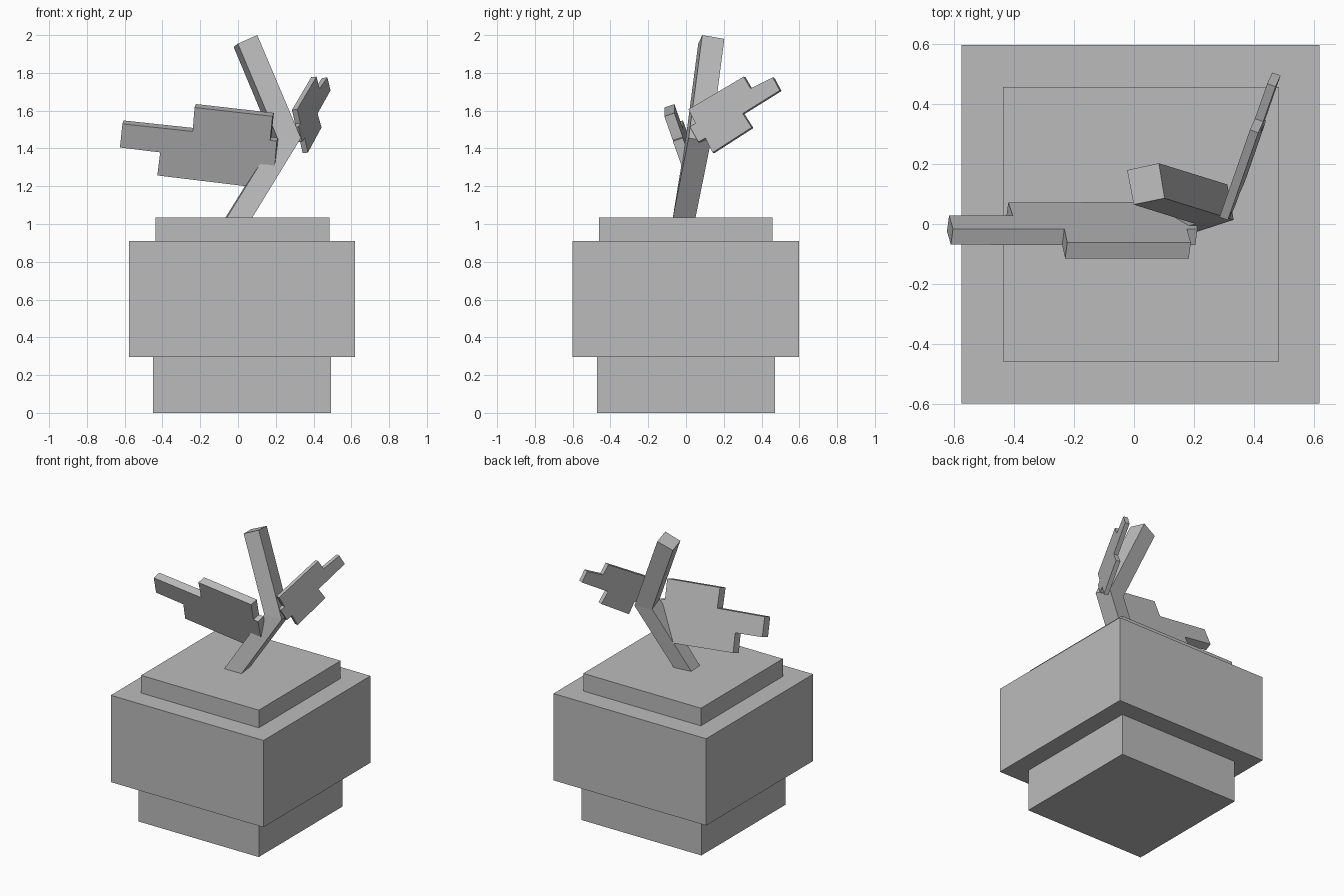
import bpy
import bmesh
from mathutils import Vector

cube = bpy.data.objects.get("Cube")
if cube:
    bpy.data.objects.remove(cube, do_unlink=True)

grey = bpy.data.materials.new("plain_grey")
grey.use_nodes = True
grey.diffuse_color = (0.5, 0.5, 0.5, 1)
grey.node_tree.nodes["Principled BSDF"].inputs["Base Color"].default_value = (0.5, 0.5, 0.5, 1)


def finish(name, bm):
    bmesh.ops.recalc_face_normals(bm, faces=bm.faces)
    mesh = bpy.data.meshes.new(name)
    bm.to_mesh(mesh)
    bm.free()
    mesh.materials.append(grey)
    obj = bpy.data.objects.new(name, mesh)
    bpy.context.collection.objects.link(obj)
    return obj


def loft(name, rings):
    """Join matching rings of points with side faces and cap both ends."""
    bm = bmesh.new()
    loops = [[bm.verts.new(p) for p in ring] for ring in rings]
    n = len(loops[0])
    for a, b in zip(loops, loops[1:]):
        for i in range(n):
            j = (i + 1) % n
            bm.faces.new((a[i], a[j], b[j], b[i]))
    bm.faces.new(loops[0])
    bm.faces.new(loops[-1])
    return finish(name, bm)


def block(name, x0, x1, y0, y1, z0, z1):
    corners = ((x0, y0), (x1, y0), (x1, y1), (x0, y1))
    return loft(name, [[(x, y, z) for x, y in corners] for z in (z0, z1)])


def leaf(name, outline, to_space, thickness):
    """Flat stepped plate: outline placed on a sloping plane, then thickened."""
    face = [Vector(to_space(u, z)) for u, z in outline]
    return loft(name, [face, [p + Vector(thickness) for p in face]])


# Stacked body
block("body_bottom", -0.45, 0.492, -0.47, 0.47, 0.0, 0.295)
block("body_middle", -0.577, 0.62, -0.6, 0.598, 0.295, 0.91)
block("body_top", -0.437, 0.485, -0.46, 0.457, 0.91, 1.035)

# Bent square stem with a mitred kink
loft("stem", [
    [(-0.067, 0.034, 1.033), (0.060, 0.050, 1.033), (0.075, -0.070, 1.033), (-0.060, -0.070, 1.033)],
    [(0.185, 0.115, 1.440), (0.312, 0.132, 1.437), (0.333, 0.014, 1.455), (0.206, 0.000, 1.463)],
    [(-0.023, 0.180, 1.937), (0.083, 0.203, 1.980), (0.102, 0.086, 2.000), (-0.001, 0.065, 1.955)],
])

# Large stepped leaf, outline in x and z
leaf("right_leaf", [
    (-0.625, 1.405), (-0.612, 1.530), (-0.240, 1.490), (-0.230, 1.617),
    (0.183, 1.570), (0.170, 1.443), (0.205, 1.438), (0.195, 1.310),
    (0.155, 1.312), (0.145, 1.188), (-0.427, 1.257), (-0.412, 1.379),
], lambda x, z: (x, 0.442 - 0.04 * x - 0.35 * z, z), (0.007, 0.053, 0.018))

# Small stepped leaf, outline in y and z
leaf("left_leaf", [
    (0.013, 1.607), (0.305, 1.780), (0.342, 1.717), (0.459, 1.776),
    (0.496, 1.707), (0.300, 1.585), (0.347, 1.511), (0.140, 1.378),
    (0.103, 1.455), (0.065, 1.435), (0.020, 1.515), (0.050, 1.533),
], lambda y, z: (0.373 + 0.373 * y - 0.04 * z, y, z), (-0.028, 0.010, -0.003))
